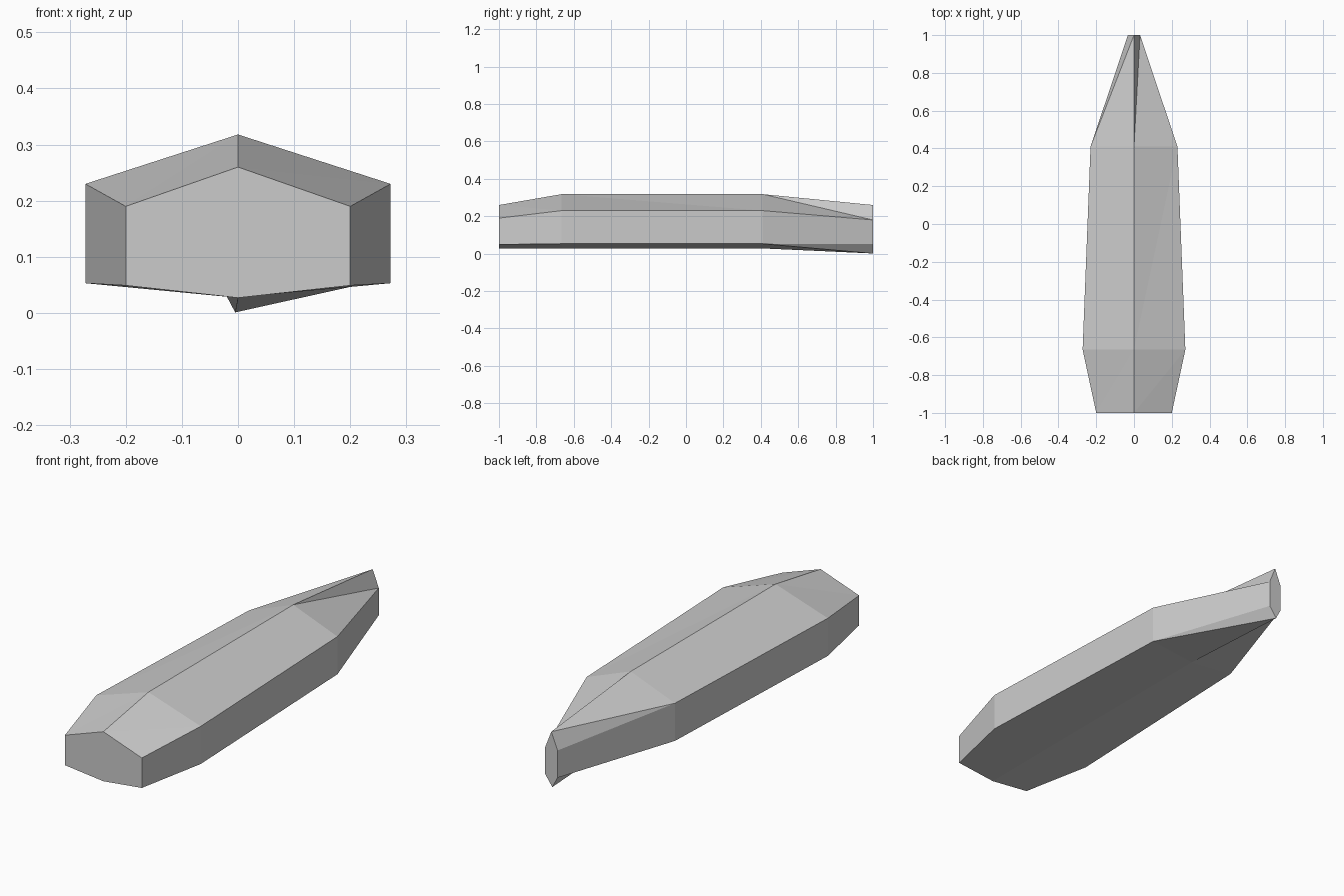
import bpy
import bmesh

cube = bpy.data.objects.get("Cube")
if cube:
    bpy.data.objects.remove(cube, do_unlink=True)

# Plain grey hull colour
grey = bpy.data.materials.new("light_grey")
grey.use_nodes = True
colour = (0.6, 0.6, 0.6, 1)
grey.diffuse_color = colour
grey.node_tree.nodes["Principled BSDF"].inputs["Base Color"].default_value = colour


def section(bm, y, half_width, ridge, shoulder, chine, keel, keel_x=0.0):
    """Six-sided cross-section, running from the ridge down the -x side."""
    profile = [(0, ridge), (-half_width, shoulder), (-half_width, chine),
               (keel_x, keel), (half_width, chine), (half_width, shoulder)]
    return [bm.verts.new((x, y, z)) for x, z in profile]


# Hull lofted through four stations, flat stern to narrow pointed end
bm = bmesh.new()
stations = [
    section(bm, -1.0, 0.2, 0.26, 0.19, 0.049, 0.027),
    section(bm, -0.665, 0.272, 0.318, 0.23, 0.053, 0.028),
    section(bm, 0.41, 0.23, 0.318, 0.23, 0.053, 0.028),
    section(bm, 1.0, 0.032, 0.26, 0.18, 0.052, 0.001, -0.005),
]
for a, b in zip(stations, stations[1:]):
    for i in range(6):
        j = (i + 1) % 6
        # Every panel folds along the same diagonal
        bm.faces.new((a[i], a[j], b[i]))
        bm.faces.new((a[j], b[j], b[i]))

# End caps
bm.faces.new(stations[0])
bm.faces.new(stations[-1])
bmesh.ops.recalc_face_normals(bm, faces=bm.faces[:])

mesh = bpy.data.meshes.new("hull")
bm.to_mesh(mesh)
bm.free()
mesh.materials.append(grey)
hull = bpy.data.objects.new("hull", mesh)
bpy.context.collection.objects.link(hull)
